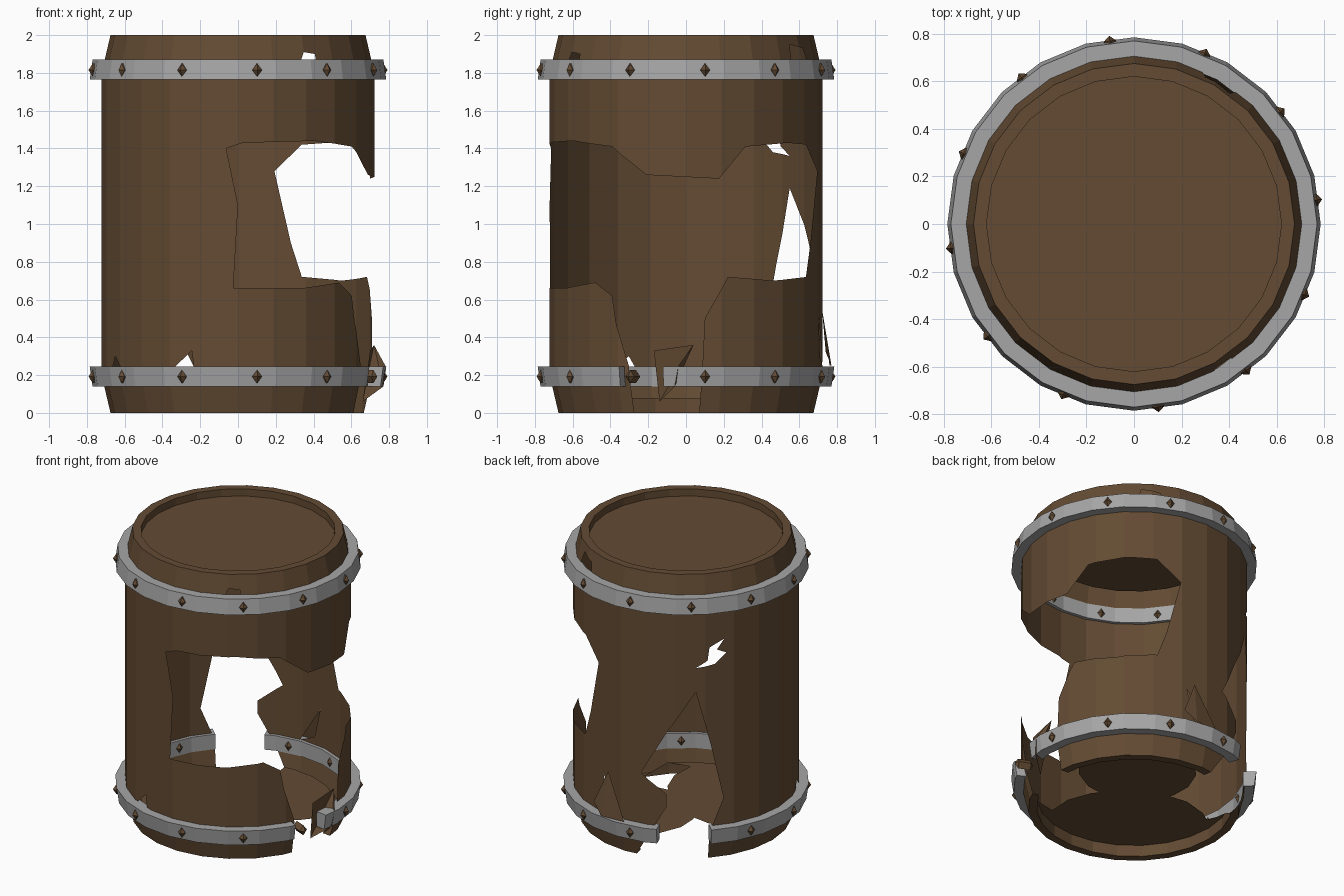
import bpy, bmesh, math
from mathutils import Vector
from mathutils.geometry import delaunay_2d_cdt

if "Cube" in bpy.data.objects:
    bpy.data.objects.remove(bpy.data.objects["Cube"])


def material(name, rgb):
    m = bpy.data.materials.new(name)
    m.diffuse_color = (*rgb, 1)
    m.use_nodes = True
    m.node_tree.nodes["Principled BSDF"].inputs["Base Color"].default_value = m.diffuse_color
    return m


wood = material("wood", (0.125, 0.07, 0.033))
iron = material("iron", (0.38, 0.38, 0.38))
SIDES = 24
STEP = 360 / SIDES


def add_object(name, bm, mat):
    me = bpy.data.meshes.new(name)
    bm.to_mesh(me)
    bm.free()
    ob = bpy.data.objects.new(name, me)
    bpy.context.collection.objects.link(ob)
    me.materials.append(mat)
    return ob


def polar(r, a, z):
    """Point on the 24-sided ring: a in degrees, kept on the flat facets."""
    off = math.radians(a % STEP - STEP / 2)
    r *= math.cos(math.radians(STEP / 2)) / math.cos(off)
    return Vector((r * math.cos(math.radians(a)), r * math.sin(math.radians(a)), z))


# Barrel skin profile: (v, radius, z), from bottom centre over the wall to lid centre
PROFILE = [(-0.75, 0, 0.08), (-0.13, 0.62, 0.08), (-0.05, 0.62, 0), (0, 0.675, 0),
           (0.2, 0.722, 0.2), (1.8, 0.722, 1.8), (2, 0.675, 2), (2.05, 0.62, 2),
           (2.1, 0.62, 1.95), (2.72, 0, 1.95)]

# Broken-out openings in the unrolled skin: (angle, v)
HOLES = [
    [(-92, .66), (-90, 1.1), (-95, 1.4), (-88, 1.43), (-56, 1.44), (-33, 1.41),
     (-17, 1.26), (14, 1.24), (26, 1.41), (48, 1.43), (62, 1.42), (74.5, 1.28),
     (67, .9), (62, .72), (40, .7), (18, .72), (8, .5), (7, .25), (6, 0),
     (10, -.2), (-25, -.52), (-58, -.2), (-24, -.03), (-25, .25), (-31, .48),
     (-33, .62), (-42, .69), (-62, .66)],
    [(130, 1.19), (134, 1.0), (138, .8), (144.5, .43), (137, .2), (137, 0),
     (172, -.2), (138, -.52), (96, -.2), (97, 0), (107, .2), (115, .38),
     (115, .47), (101.5, .6), (110, .79), (115, .9)],
    [(78, .51), (92, .24), (82, .3)],
    [(-118, .24), (-110, .33), (-109, .24)],
    [(-62, 1.86), (-60, 1.91), (-54, 1.9), (-54, 1.86)],
    [(52, 1.86), (54, 1.95), (64, 1.93), (66, 1.86)],
    [(130, 1.36), (136, 1.41), (137, 1.5), (145, 1.55), (141, 1.48), (146, 1.45),
     (140, 1.38)],
    [(-158, .24), (-155, .3), (-149, .24)],
]


def inside(p, poly):
    hit = False
    for (x0, y0), (x1, y1) in zip(poly, poly[1:] + poly[:1]):
        if (y0 > p[1]) != (y1 > p[1]) and p[0] < (x1 - x0) * (p[1] - y0) / (y1 - y0) + x0:
            hit = not hit
    return hit


def skin_point(a, v):
    for (v0, r0, z0), (v1, r1, z1) in zip(PROFILE, PROFILE[1:]):
        if v <= v1 + 1e-6:
            t = (v - v0) / (v1 - v0)
            return polar(r0 + (r1 - r0) * t, a, z0 + (z1 - z0) * t)
    return polar(PROFILE[-1][1], a, PROFILE[-1][2])


# Barrel skin: stave lines, profile lines and hole outlines triangulated flat, then rolled up
pts, edges = [], []


def add_line(*line, closed=False):
    n = len(pts)
    pts.extend(Vector(p) for p in line)
    edges.extend((n + i, n + i + 1) for i in range(len(line) - 1))
    if closed:
        edges.append((n + len(line) - 1, n))


for i in range(SIDES + 1):
    a = -180 + i * STEP
    add_line((a, PROFILE[0][0]), (a, PROFILE[-1][0]))
for v, r, z in PROFILE:
    add_line((-180, v), (180, v))
for hole in HOLES:
    add_line(*hole, closed=True)
flat, _, tris, *_ = delaunay_2d_cdt(pts, edges, [], 0, 1e-5)

bm = bmesh.new()
verts = [bm.verts.new(skin_point(p.x, p.y)) for p in flat]
for tri in tris:
    c = sum((flat[i] for i in tri), Vector((0, 0))) / len(tri)
    if not any(inside(c, h) for h in HOLES):
        bm.faces.new([verts[i] for i in tri])
bmesh.ops.remove_doubles(bm, verts=bm.verts, dist=1e-4)
bmesh.ops.delete(bm, geom=[v for v in bm.verts if not v.link_faces], context='VERTS')
bmesh.ops.dissolve_limit(bm, angle_limit=math.radians(1), verts=bm.verts, edges=bm.edges)
add_object("barrel_staves", bm, wood)


# Metal hoops, built as arcs so they can have gaps
def hoop(name, section, arcs):
    bm = bmesh.new()
    for start, end in arcs:
        angles = [start] + [k * STEP for k in range(-24, 49)
                            if start < k * STEP < end] + [end]
        rings = [[bm.verts.new(polar(r, a, z)) for r, z in section] for a in angles]
        for p, q in zip(rings, rings[1:]):
            for j in range(4):
                k = (j + 1) % 4
                bm.faces.new((p[j], q[j], q[k], p[k]))
        if end - start < 360:
            bm.faces.new(rings[0])
            bm.faces.new(rings[-1][::-1])
    bmesh.ops.remove_doubles(bm, verts=bm.verts, dist=1e-4)
    bmesh.ops.recalc_face_normals(bm, faces=bm.faces)
    add_object(name, bm, iron)


hoop("top_hoop", [(.70, 1.765), (.785, 1.765), (.77, 1.87), (.70, 1.87)], [(0, 360)])
hoop("bottom_hoop", [(.70, .14), (.77, .14), (.785, .245), (.70, .245)],
     [(-9, 111), (137, 333)])

# Diamond studs, twelve per hoop, running through to the inside
for label, z in (("top", 1.815), ("bottom", .192)):
    bm = bmesh.new()
    for k in range(12):
        a = 7.5 + 30 * k
        if label == "bottom" and k == 4:
            continue
        rad = Vector((math.cos(math.radians(a)), math.sin(math.radians(a)), 0))
        tan = Vector((-rad.y, rad.x, 0)) * .026
        up = Vector((0, 0, .035))
        mid = Vector((0, 0, z))
        outer, inner = ([bm.verts.new(mid + rad * d + s) for s in (tan, up, -tan, -up)]
                        for d in (.776, .695))
        tips = [bm.verts.new(mid + rad * d) for d in (.798, .675)]
        for j in range(4):
            n = (j + 1) % 4
            bm.faces.new((tips[0], outer[j], outer[n]))
            bm.faces.new((outer[j], inner[j], inner[n], outer[n]))
            bm.faces.new((tips[1], inner[n], inner[j]))
    bmesh.ops.recalc_face_normals(bm, faces=bm.faces)
    add_object(label + "_studs", bm, wood)

# Loose splinters hanging out at the broken spots
SPLINTERS = [
    [(.70, -.17, .33), (.66, -.14, .06), (.77, -.06, .14), (.78, -.04, .25), (.72, .04, .36)],
    [(.10, .72, .55), (-.05, .76, .25), (.12, .77, .25), (.20, .74, .32)],
]
for i, shape in enumerate(SPLINTERS):
    bm = bmesh.new()
    bm.faces.new([bm.verts.new(p) for p in shape])
    bmesh.ops.triangulate(bm, faces=bm.faces)
    add_object("loose_splinter_%d" % (i + 1), bm, wood)
